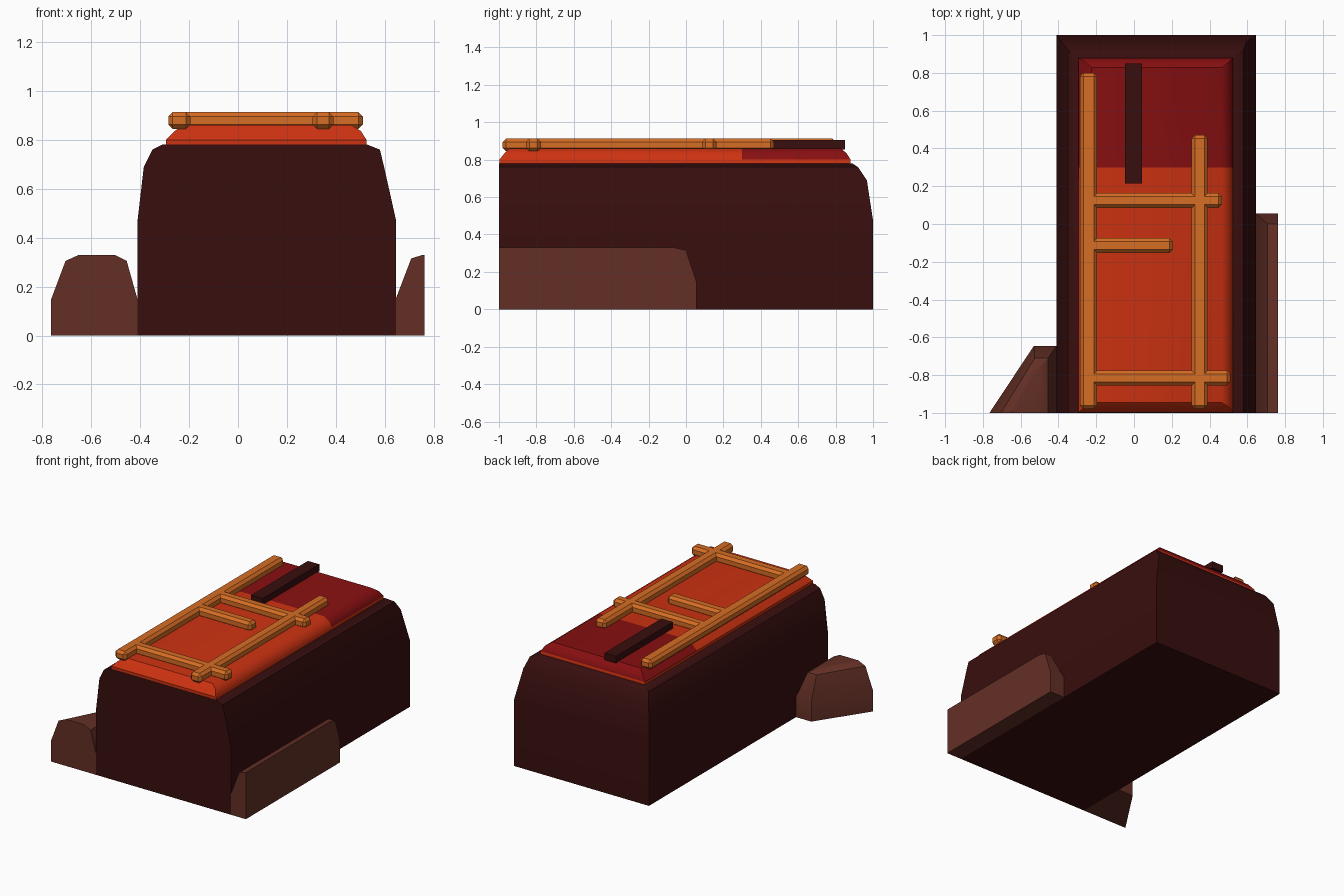
import bpy, bmesh, math

if "Cube" in bpy.data.objects:
    bpy.data.objects.remove(bpy.data.objects["Cube"])


def material(name, srgb):
    m = bpy.data.materials.new(name)
    lin = [((c / 255 + 0.055) / 1.055) ** 2.4 if c > 10 else c / 255 / 12.92 for c in srgb]
    m.diffuse_color = (*lin, 1)
    m.use_nodes = True
    m.node_tree.nodes["Principled BSDF"].inputs["Base Color"].default_value = m.diffuse_color
    return m


DARK = material("dark maroon", (56, 14, 14))
ROCK = material("brown rock", (99, 47, 37))
BAR = material("orange", (214, 109, 36))
RED = material("orange red", (205, 50, 17))
DEEP = material("deep red", (136, 15, 17))


def finish(name, bm, mats, angle=35):
    bmesh.ops.recalc_face_normals(bm, faces=bm.faces[:])
    me = bpy.data.meshes.new(name)
    bm.to_mesh(me)
    bm.free()
    for m in mats:
        me.materials.append(m)
    if angle:
        for p in me.polygons:
            p.use_smooth = True
        me.set_sharp_from_angle(angle=math.radians(angle))
    ob = bpy.data.objects.new(name, me)
    bpy.context.collection.objects.link(ob)
    return ob


def loft(rings):
    """Stack of (z, outline) rings joined by side faces and capped."""
    bm = bmesh.new()
    rows = [[bm.verts.new((x, y, z)) for x, y in pts] for z, pts in rings]
    for a, b in zip(rows, rows[1:]):
        n = len(a)
        for i in range(n):
            j = (i + 1) % n
            bm.faces.new((a[i], a[j], b[j], b[i]))
    bm.faces.new(rows[0])
    bm.faces.new(rows[-1])
    return bm


def rect(x0, x1, y0, y1):
    return [(x0, y0), (x1, y0), (x1, y1), (x0, y1)]


def box(name, x0, x1, y0, y1, z0, z1, mat, bevel=0.0):
    bm = loft([(z0, rect(x0, x1, y0, y1)), (z1, rect(x0, x1, y0, y1))])
    if bevel:
        bmesh.ops.bevel(bm, geom=bm.edges[:], offset=bevel, segments=1, affect='EDGES')
    return finish(name, bm, [mat], 0)


# Main block: flat front, rounded shoulders on the other three sides
finish("main_block", loft([
    (0.0, rect(-0.41, 0.645, -1, 1)),
    (0.475, rect(-0.41, 0.645, -1, 1)),
    (0.69, rect(-0.385, 0.597, -1, 0.967)),
    (0.76, rect(-0.35, 0.58, -1, 0.92)),
    (0.78, rect(-0.31, 0.53, -1, 0.89)),
]), [DARK])

# Glowing top slab, back part in deep red
bm = loft([
    (0.77, rect(-0.295, 0.525, -0.998, 0.88)),
    (0.80, rect(-0.295, 0.525, -0.998, 0.88)),
    (0.835, rect(-0.26, 0.503, -0.97, 0.858)),
    (0.86, rect(-0.225, 0.465, -0.945, 0.828)),
])
bmesh.ops.bisect_plane(bm, geom=bm.verts[:] + bm.edges[:] + bm.faces[:],
                       plane_co=(0, 0.3, 0), plane_no=(0, 1, 0))
for f in bm.faces:
    c = f.calc_center_median()
    f.material_index = int(c.y > 0.3 and c.z > 0.80)
finish("top_slab", bm, [RED, DEEP])

# Orange lattice bars
for name, x0, x1, y0, y1 in [
    ("long_bar_left", -0.285, -0.195, -0.98, 0.80),
    ("long_bar_right", 0.305, 0.39, -0.98, 0.47),
    ("cross_bar_front", -0.24, 0.51, -0.855, -0.775),
    ("cross_bar_back", -0.24, 0.465, 0.085, 0.163),
    ("short_bar", -0.24, 0.205, -0.153, -0.075),
]:
    box(name, x0, x1, y0, y1, 0.845, 0.913, BAR, 0.018)

# Loose dark bar
box("dark_bar", -0.048, 0.042, 0.215, 0.85, 0.855, 0.905, DARK)

# Rock at the front left corner, wedge shaped in plan
wedge = [(-0.765, -1), (-0.41, -1), (-0.41, -0.645), (-0.53, -0.645)]
finish("left_rock", loft([
    (0.0, wedge),
    (0.145, wedge),
    (0.305, [(-0.705, -1), (-0.455, -1), (-0.455, -0.71), (-0.525, -0.71)]),
    (0.33, [(-0.65, -1), (-0.505, -1), (-0.505, -0.765), (-0.53, -0.765)]),
]), [ROCK])

# Long rock along the right side, cut flat on its outer side
finish("right_rock", loft([
    (0.0, rect(0.645, 0.762, -1, 0.055)),
    (0.15, rect(0.645, 0.762, -1, 0.055)),
    (0.315, rect(0.708, 0.762, -1, 0.0)),
    (0.33, rect(0.755, 0.762, -1, -0.06)),
]), [ROCK])
